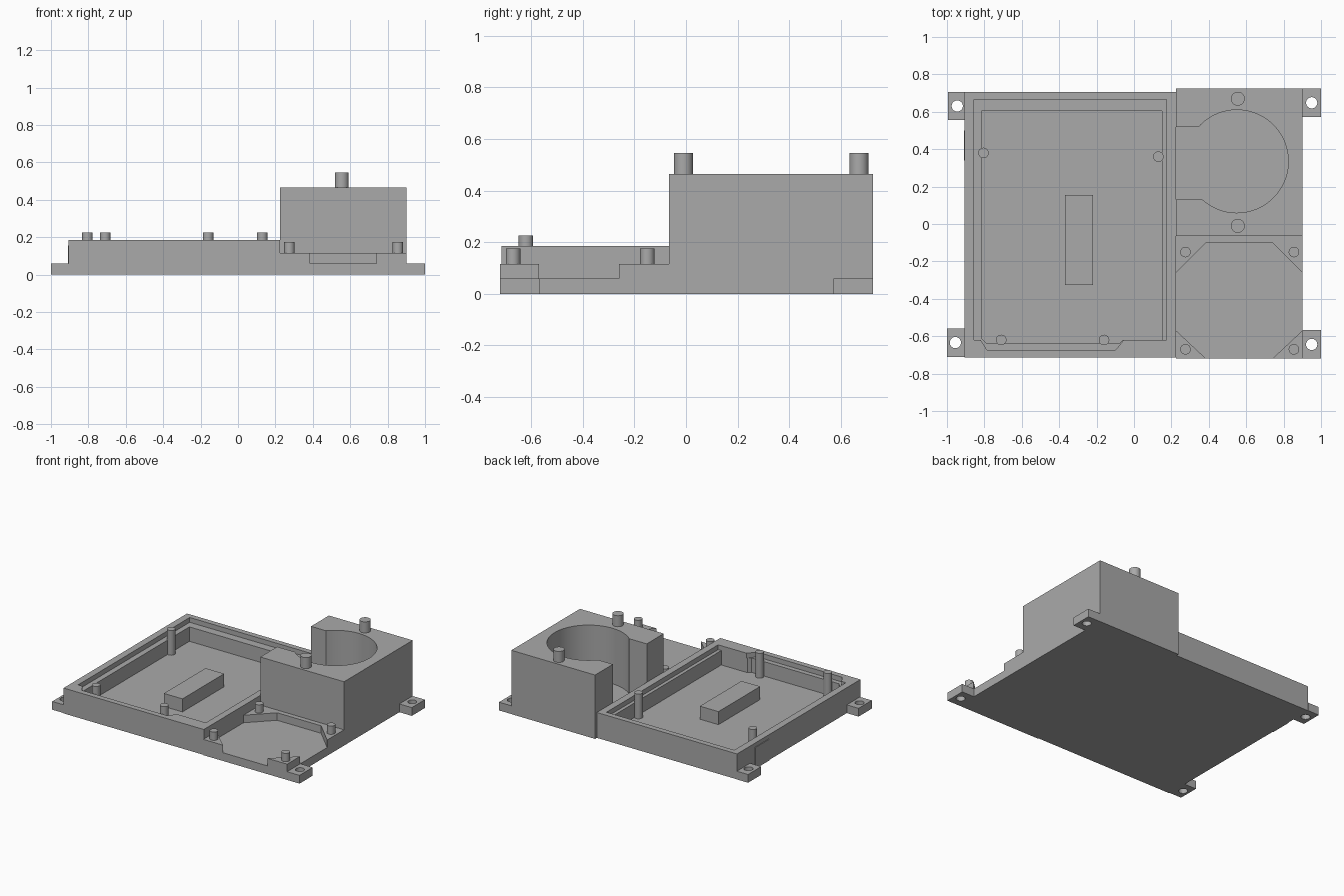
import bpy, bmesh, math

cube = bpy.data.objects.get("Cube")
if cube:
    bpy.data.objects.remove(cube, do_unlink=True)

grey = bpy.data.materials.new("plain grey")
grey.use_nodes = True
GREY = (0.4, 0.4, 0.4, 1)
grey.diffuse_color = GREY
grey.node_tree.nodes["Principled BSDF"].inputs["Base Color"].default_value = GREY


def prism(name, outline, z0, z1):
    """Extrude a flat outline from z0 up to z1."""
    bm = bmesh.new()
    face = bm.faces.new([bm.verts.new((x, y, z0)) for x, y in outline])
    top = bmesh.ops.extrude_face_region(bm, geom=[face])["geom"]
    bmesh.ops.translate(bm, vec=(0, 0, z1 - z0),
                        verts=[v for v in top if isinstance(v, bmesh.types.BMVert)])
    bmesh.ops.recalc_face_normals(bm, faces=bm.faces)
    mesh = bpy.data.meshes.new(name)
    bm.to_mesh(mesh)
    bm.free()
    mesh.materials.append(grey)
    ob = bpy.data.objects.new(name, mesh)
    bpy.context.collection.objects.link(ob)
    return ob


def box(name, x0, x1, y0, y1, z0, z1):
    return prism(name, [(x0, y0), (x1, y0), (x1, y1), (x0, y1)], z0, z1)


def arc(cx, cy, r, start, end, n):
    angles = [math.radians(start + (end - start) * i / n) for i in range(n + 1)]
    return [(cx + r * math.cos(a), cy + r * math.sin(a)) for a in angles]


def activate(ob):
    bpy.ops.object.select_all(action="DESELECT")
    ob.select_set(True)
    bpy.context.view_layer.objects.active = ob


def smooth(ob):
    activate(ob)
    bpy.ops.object.shade_smooth_by_angle(angle=math.radians(30))


def pin(name, x, y, r, z0, z1):
    ob = prism(name, arc(x, y, r, 0, 360, 32)[:-1], z0, z1)
    smooth(ob)
    return ob


def cut(ob, cutter):
    cutter.hide_render = True
    mod = ob.modifiers.new("cut", "BOOLEAN")
    mod.operation = "DIFFERENCE"
    mod.solver = "EXACT"
    mod.object = cutter
    activate(ob)
    bpy.ops.object.modifier_apply(modifier=mod.name)
    bpy.data.objects.remove(cutter, do_unlink=True)


SPLIT, RIGHT = 0.225, 0.9
FLOOR, BASE = 0.045, 0.06

# Shallow tray with a stepped lid seat
tray = box("tray", -0.905, SPLIT, -0.715, 0.705, 0, 0.185)
cut(tray, prism("seat_cutter", [
    (-0.855, 0.665), (0.175, 0.665), (0.175, -0.62), (-0.055, -0.62),
    (-0.1, -0.675), (-0.785, -0.675), (-0.82, -0.62), (-0.855, -0.62)], 0.15, 0.3))
cut(tray, prism("well_cutter", [
    (-0.815, 0.605), (0.15, 0.605), (0.15, -0.62), (-0.06, -0.62),
    (-0.08, -0.64), (-0.785, -0.64), (-0.815, -0.61)], FLOOR, 0.3))
box("tray_block", -0.37, -0.22, -0.325, 0.155, FLOOR, 0.14)
for i, (x, y) in enumerate([(-0.805, 0.38), (0.13, 0.36), (-0.71, -0.62), (-0.16, -0.62)]):
    pin(f"tray_pin_{i + 1}", x, y, 0.028, FLOOR, 0.225)
box("side_plate", -0.91, -0.905, 0.34, 0.5, 0, 0.155)

# Low platform with a chamfered square pocket, open at the front and side
platform = box("platform", SPLIT, RIGHT, -0.72, -0.065, 0, 0.115)
cut(platform, prism("pocket_cutter", [
    (0.385, -0.1), (0.74, -0.1), (RIGHT, -0.26), (1, -0.26), (1, -0.57),
    (RIGHT, -0.57), (0.74, -0.72), (0.74, -0.8), (0.385, -0.8), (0.385, -0.72),
    (SPLIT, -0.57), (0.2, -0.57), (0.2, -0.26), (SPLIT, -0.26)], BASE, 0.3))
for side, x in (("right", 0.275), ("left", 0.855)):
    for end, y in (("front", -0.67), ("back", -0.15)):
        pin(f"platform_pin_{end}_{side}", x, y, 0.028, 0.115, 0.175)

# Tall housing with a round bore that opens towards the tray
housing = box("housing", SPLIT, RIGHT, -0.065, 0.725, 0, 0.465)
bore = arc(0.55, 0.335, 0.275, 138, -132, 72) + [(0.1, 0.13), (0.1, 0.52)]
cut(housing, prism("bore_cutter", bore, BASE, 0.6))
smooth(housing)
for end, y in (("front", -0.01), ("back", 0.67)):
    pin(f"housing_pin_{end}", 0.555, y, 0.037, 0.465, 0.545)

# Mounting feet with screw holes
for name, x0, x1, y0, hole_x in [
        ("foot_back_right", -0.995, -0.905, 0.555, -0.945),
        ("foot_front_right", -1, -0.905, -0.71, -0.955),
        ("foot_back_left", RIGHT, 1, 0.572, 0.95),
        ("foot_front_left", RIGHT, 1, -0.72, 0.95)]:
    foot = box(name, x0, x1, y0, y0 + 0.152, 0, BASE)
    cut(foot, prism("hole_cutter", arc(hole_x, y0 + 0.076, 0.03, 0, 360, 32)[:-1], -0.1, 0.1))
    smooth(foot)
